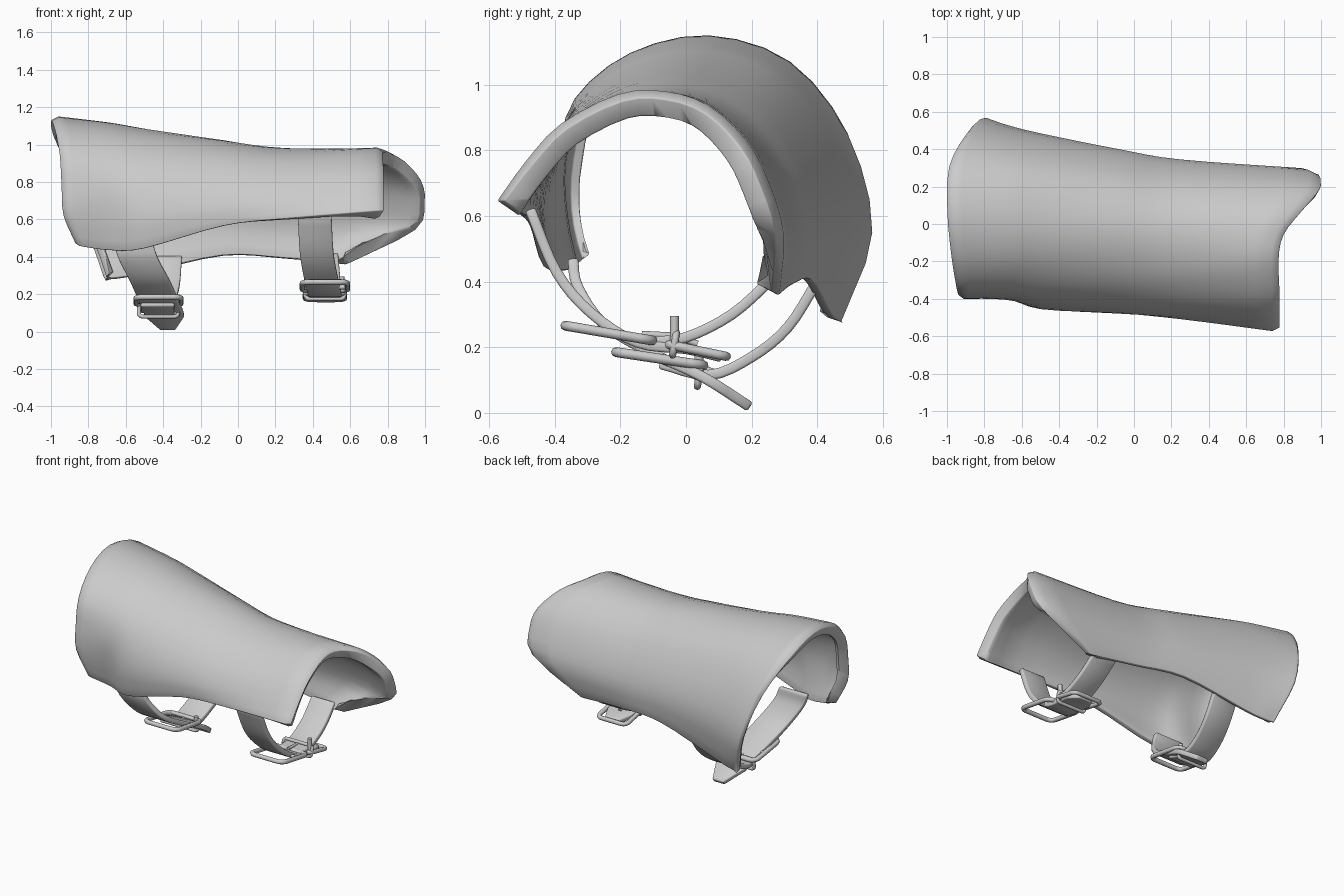
import bpy, math
from mathutils import Vector

if "Cube" in bpy.data.objects:
    bpy.data.objects.remove(bpy.data.objects["Cube"])

grey = bpy.data.materials.new("plain_grey")
grey.diffuse_color = (0.6, 0.6, 0.6, 1)
grey.use_nodes = True
grey.node_tree.nodes["Principled BSDF"].inputs["Base Color"].default_value = grey.diffuse_color


def spline(points, steps):
    """Smooth path through the given points."""
    p = [Vector(q) for q in points]
    p = [2 * p[0] - p[1]] + p + [2 * p[-1] - p[-2]]
    out = []
    for i in range(1, len(p) - 2):
        a, b, c, d = p[i - 1:i + 3]
        for s in range(steps):
            t = s / steps
            out.append(0.5 * (2 * b + (c - a) * t + (2 * a - 5 * b + 4 * c - d) * t * t
                              + (3 * b - a - 3 * c + d) * t ** 3))
    return out + [p[-2]]


def sheet(name, rows, thickness, offset, bevel, weights=None):
    """Grid of rows turned into a thick sheet; weights scale the thickness of end rows."""
    n = len(rows[0])
    faces = [(r * n + i, (r + 1) * n + i, (r + 1) * n + i + 1, r * n + i + 1)
             for r in range(len(rows) - 1) for i in range(n - 1)]
    mesh = bpy.data.meshes.new(name)
    mesh.from_pydata([v for row in rows for v in row], [], faces)
    ob = bpy.data.objects.new(name, mesh)
    bpy.context.collection.objects.link(ob)
    mesh.materials.append(grey)
    solid = ob.modifiers.new("thickness", 'SOLIDIFY')
    solid.thickness, solid.offset = thickness, offset
    if weights:
        group = ob.vertex_groups.new(name="rim")
        for r in range(len(rows)):
            w = weights[min(r, len(rows) - 1 - r, len(weights) - 1)]
            group.add(list(range(r * n, r * n + n)), w, 'REPLACE')
        solid.vertex_group = "rim"
    bev = ob.modifiers.new("rim", 'BEVEL')
    bev.width, bev.segments = bevel, 2
    bev.limit_method, bev.angle_limit = 'ANGLE', math.radians(60)
    bpy.ops.object.select_all(action='DESELECT')
    bpy.context.view_layer.objects.active = ob
    ob.select_set(True)
    for m in list(ob.modifiers):
        bpy.ops.object.modifier_apply(modifier=m.name)
    bpy.ops.object.shade_smooth_by_angle(angle=math.radians(50))


def tube(name, points, radius, closed):
    """Round metal wire along a path."""
    cu = bpy.data.curves.new(name, 'CURVE')
    cu.dimensions, cu.bevel_depth, cu.bevel_resolution = '3D', radius, 2
    cu.use_fill_caps = True
    sp = cu.splines.new('POLY')
    sp.points.add(len(points) - 1)
    for q, v in zip(sp.points, points):
        q.co = (*v, 1)
    sp.use_cyclic_u = closed
    tmp = bpy.data.objects.new(name + "_path", cu)
    bpy.context.collection.objects.link(tmp)
    dg = bpy.context.evaluated_depsgraph_get()
    mesh = bpy.data.meshes.new_from_object(tmp.evaluated_get(dg))
    bpy.data.objects.remove(tmp)
    mesh.materials.clear()
    mesh.materials.append(grey)
    for f in mesh.polygons:
        f.use_smooth = True
    ob = bpy.data.objects.new(name, mesh)
    bpy.context.collection.objects.link(ob)


def rounded_loop(center, u, v, hu, hv, r):
    """Rounded rectangle of half sizes hu, hv in the plane u, v."""
    pts = []
    for k, (su, sv) in enumerate(((1, 1), (-1, 1), (-1, -1), (1, -1))):
        for s in range(4):
            a = math.pi / 2 * (k + s / 3)
            pts.append(Vector(center) + u * (su * (hu - r) + r * math.cos(a))
                       + v * (sv * (hv - r) + r * math.sin(a)))
    return pts


# Guard shell: cross-sections (y, z) from front edge over the top to back edge
wide = [(-.365, .46), (-.40, .62), (-.39, .78), (-.34, .96), (-.17, 1.10),
        (.07, 1.155), (.32, 1.075), (.50, .85), (.575, .55), (.475, .275)]
pinched = [(-.365, .435), (-.395, .59), (-.40, .77), (-.335, .94), (-.17, 1.075),
           (.06, 1.118), (.295, 1.04), (.465, .82), (.53, .55), (.46, .285)]
mid_wide = [(-.435, .445), (-.455, .61), (-.42, .78), (-.33, .93), (-.16, 1.05),
            (.05, 1.085), (.27, 1.01), (.42, .80), (.485, .56), (.44, .31)]
middle = [(-.475, .565), (-.475, .67), (-.42, .80), (-.30, .93), (-.13, 1.01),
          (.05, 1.015), (.23, .92), (.35, .74), (.40, .57), (.385, .405)]
narrow = [(-.51, .605), (-.485, .70), (-.41, .82), (-.27, .93), (-.10, .98),
          (.06, .96), (.20, .86), (.30, .70), (.345, .54), (.325, .39)]
end = [(-.58, .65), (-.49, .77), (-.38, .885), (-.20, .975), (-.06, .98),
       (.07, .935), (.185, .825), (.25, .70), (.295, .54), (.28, .355)]
left_rim = [-.87, -.935, -.945, -.955, -.98, -1, -.99, -.90, -.81, -.72]
right_rim = [.78, .78, .78, .775, .80, .89, .98, 1.0, .95, .60]
lines = []
for i in range(10):
    # the pinched section keeps clear of the slanted rim at the back
    xs = (left_rim[i], -.69 if i < 7 else (-.72, -.68, -.62)[i - 7],
          -.5, -.08, .25, right_rim[i])
    line = spline([(x, *sec[i]) for x, sec in
                   zip(xs, (wide, pinched, mid_wide, middle, narrow, end))], 4)
    # rims curl inward over the last short step
    line.insert(1, line[0].lerp(line[1], .5))
    line.insert(-1, line[-1].lerp(line[-2], .3))
    for k, centre in ((0, (.08, .65)), (-1, (-.08, .60))):
        inward = Vector((line[k].x, *centre)) - line[k]
        line[k] = line[k] + inward.normalized() * .025
    lines.append(line)
sheet("guard_shell", [spline(row, 3) for row in zip(*lines)], .08, -1, .01,
      (.8, 1, .6, .4))


# Straps: flat bands with an optional tapered tip
def strap(name, path, width, tip=None):
    pts = spline(path, 4)
    rows = []
    for i, p in enumerate(pts):
        w = width
        if tip is not None:
            w = tip + (width - tip) * min(1, (len(pts) - 1 - i) / 3)
        rows.append([p + Vector((k * w / 2, 0, 0)) for k in (-1, 0, 1)])
    sheet(name, rows, .032, 0, .008)


strap("left_front_strap", [(-.56, -.345, .47), (-.53, -.33, .385), (-.47, -.25, .27),
                           (-.43, -.10, .18), (-.40, .05, .11), (-.375, .195, .018)], .21, .08)
strap("left_back_strap", [(-.39, .40, .40), (-.40, .31, .26), (-.42, .20, .17),
                          (-.43, .07, .115), (-.43, -.08, .15)], .18)
strap("right_front_strap", [(.41, -.475, .62), (.42, -.395, .43), (.44, -.29, .305),
                            (.46, -.15, .215), (.465, 0, .195), (.47, .11, .17)], .18, .10)
strap("right_back_strap", [(.45, .265, .41), (.46, .14, .30), (.465, 0, .23),
                           (.465, -.12, .215)], .17)

# Buckles: frame, cross bar, keeper loop, prong and stud
X = Vector((1, 0, 0))
for side, x, y, z, slope, py, pz, ptop in (
        ("left", -.425, -.08, .165, -.15, .04, .115, .175),
        ("right", .465, -.235, .243, -.17, -.035, .21, .295)):
    v = Vector((0, 1, slope)).normalized()
    up = Vector((0, -v.z, v.y))
    tube(side + "_buckle_frame", rounded_loop((x, y, z), X, v, .12, .135, .04), .015, True)
    bar = Vector((x, y, z)) + v * .03
    tube(side + "_buckle_bar", [bar - X * .12, bar + X * .12], .012, False)
    tube(side + "_keeper", rounded_loop((x, py, pz), X, up, .105, .035, .02), .011, True)
    tube(side + "_prong", [(x, py - .10, pz + .03), (x, py, pz + .025), (x, py + .07, pz)],
         .010, False)
    tube(side + "_stud", [(x + .09, py, pz - .02), (x + .09, py, ptop)], .014, False)
tube("right_keeper_frame", rounded_loop((.465, .035, .19), X, Vector((0, .98, -.2)),
                                        .105, .09, .03), .014, True)
